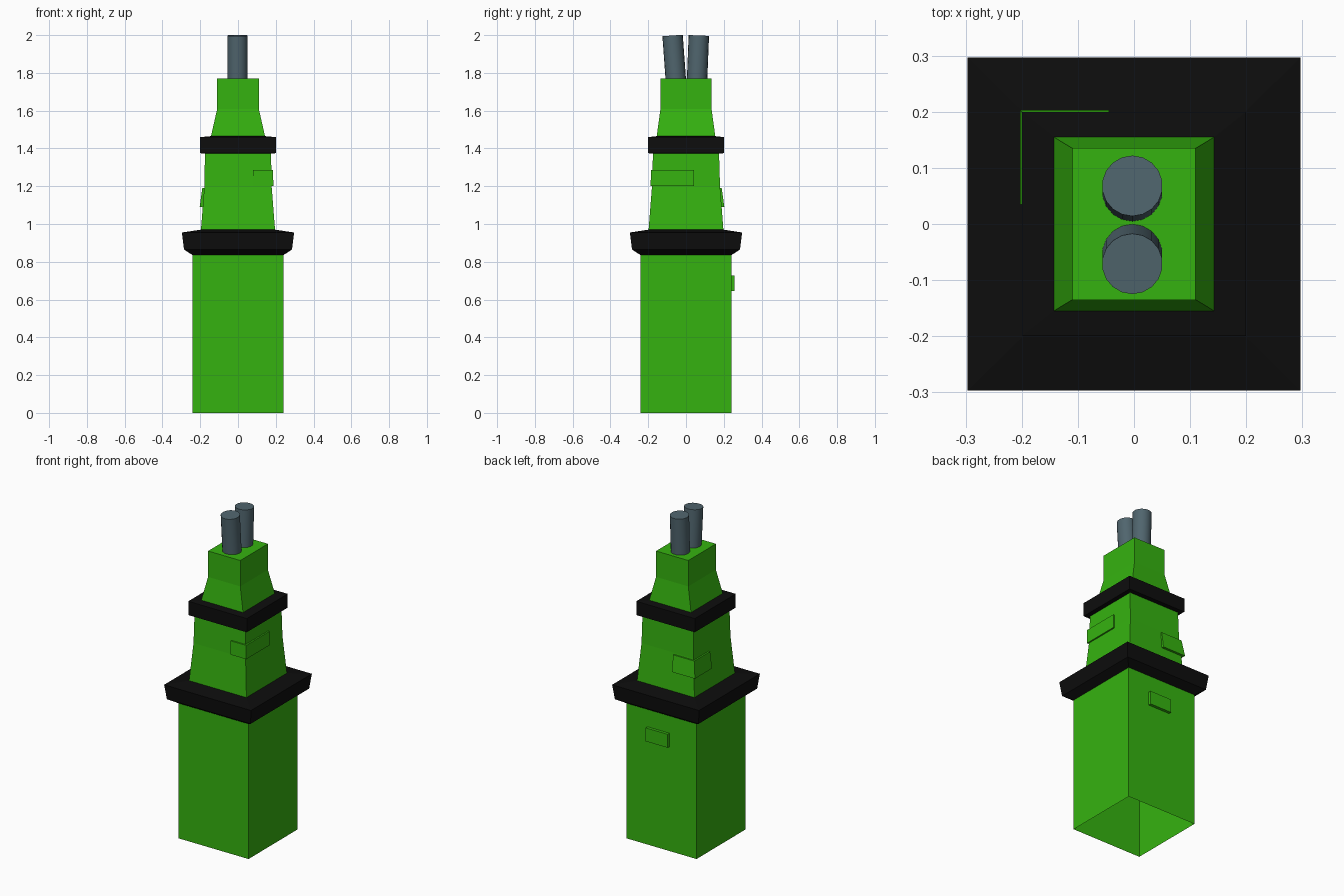
import bpy
import bmesh
from mathutils import Vector

cube = bpy.data.objects.get("Cube")
if cube:
    bpy.data.objects.remove(cube, do_unlink=True)


def material(name, rgb):
    m = bpy.data.materials.new(name)
    m.use_nodes = True
    m.diffuse_color = (*rgb, 1)
    m.node_tree.nodes["Principled BSDF"].inputs["Base Color"].default_value = (*rgb, 1)
    return m


green = material("bright green", (0.036, 0.45, 0.005))
black = material("black", (0.004, 0.004, 0.004))
grey = material("slate grey", (0.08, 0.13, 0.155))


def loft(name, rings, mats, bands=None, open_bottom=False):
    """Skin a stack of equal-length point rings; bands gives each step's material."""
    bm = bmesh.new()
    loops = [[bm.verts.new(p) for p in ring] for ring in rings]
    n = len(loops[0])
    for k in range(len(loops) - 1):
        for i in range(n):
            j = (i + 1) % n
            f = bm.faces.new((loops[k][i], loops[k][j], loops[k + 1][j], loops[k + 1][i]))
            f.material_index = bands[k] if bands else 0
    bm.faces.new(loops[-1])
    if not open_bottom:
        bm.faces.new(loops[0][::-1])
    bmesh.ops.recalc_face_normals(bm, faces=bm.faces)
    mesh = bpy.data.meshes.new(name)
    bm.to_mesh(mesh)
    bm.free()
    for m in mats:
        mesh.materials.append(m)
    obj = bpy.data.objects.new(name, mesh)
    bpy.context.collection.objects.link(obj)
    return obj


def rect(x0, x1, y0, y1, z):
    return [(x0, y0, z), (x1, y0, z), (x1, y1, z), (x0, y1, z)]


# Stepped tower, open underneath: half width, half depth, height, colour of band above
profile = [
    (0.24, 0.24, 0.0, 0),
    (0.24, 0.24, 0.835, 1),      # lower collar
    (0.286, 0.286, 0.865, 1),
    (0.297, 0.297, 0.955, 1),
    (0.196, 0.198, 0.97, 0),     # middle section
    (0.178, 0.18, 1.2, 0),
    (0.175, 0.175, 1.372, 1),    # upper collar
    (0.2, 0.2, 1.375, 1),
    (0.2, 0.2, 1.46, 1),
    (0.143, 0.155, 1.465, 0),    # neck
    (0.11, 0.135, 1.61, 0),
    (0.11, 0.135, 1.77, 0),
]
loft("tower", [rect(-x, x, -y, y, z) for x, y, z, _ in profile],
     [green, black], [b for *_, b in profile], open_bottom=True)


# Raised plates wrapped around corners of the middle section
def corner_plate(name, sx, sy, ax, ay, z0, z1, out0, out1):
    def ring(z, o):
        i = o - 0.022
        return [(ax, sy * o, z), (sx * o, sy * o, z), (sx * o, ay, z),
                (sx * i, ay, z), (sx * i, sy * i, z), (ax, sy * i, z)]
    loft(name, [ring(z0, out0), ring(z1, out1)], [green])


corner_plate("front_corner_plate", 1, -1, 0.08, 0.042, 1.2, 1.285, 0.187, 0.186)
corner_plate("back_corner_plate", -1, 1, -0.045, 0.035, 1.09, 1.19, 0.203, 0.189)

# Raised plate on the back of the base
loft("back_plate", [rect(-0.055, 0.095, 0.235, 0.258, z) for z in (0.645, 0.728)], [green])


# Two rods leaning slightly apart
def rod(name, y0, y1):
    a, b = Vector((-0.003, y0, 1.75)), Vector((-0.003, y1, 1.998))
    axis = b - a
    bpy.ops.mesh.primitive_cylinder_add(vertices=18, radius=0.054, depth=axis.length,
                                        location=(a + b) / 2)
    obj = bpy.context.object
    obj.name = name
    obj.rotation_euler = axis.to_track_quat("Z", "Y").to_euler()
    obj.data.materials.append(grey)
    bpy.ops.object.shade_smooth_by_angle()


rod("front_rod", -0.053, -0.071)
rod("back_rod", 0.058, 0.068)
